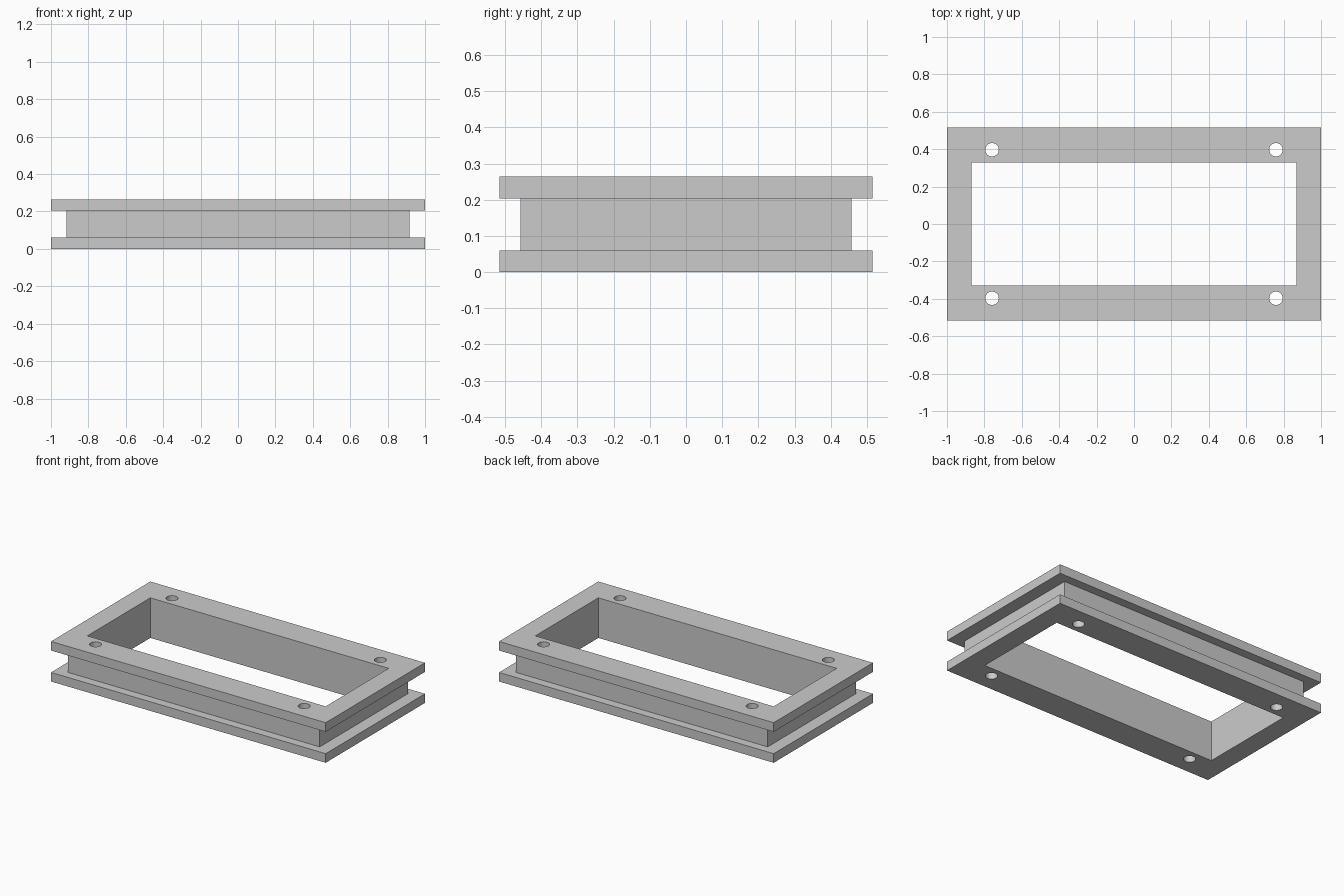
import bpy
import bmesh

cube = bpy.data.objects.get("Cube")
if cube:
    bpy.data.objects.remove(cube, do_unlink=True)

HEIGHT = 0.264
FLANGE = 0.06
OUTER = (1.0, 0.516)
WEB = (0.916, 0.458)
OPENING = (0.868, 0.328)
HOLE_X, HOLE_Y, HOLE_R = 0.759, 0.397, 0.036

grey = bpy.data.materials.new("plain grey")
grey.use_nodes = True
colour = (0.6, 0.6, 0.6, 1)
grey.diffuse_color = colour
grey.node_tree.nodes["Principled BSDF"].inputs["Base Color"].default_value = colour


def add_object(name, bm):
    bmesh.ops.recalc_face_normals(bm, faces=bm.faces)
    mesh = bpy.data.meshes.new(name)
    bm.to_mesh(mesh)
    bm.free()
    mesh.materials.append(grey)
    obj = bpy.data.objects.new(name, mesh)
    bpy.context.collection.objects.link(obj)
    return obj


# Channel-section frame: rectangular rings bridged into one closed solid
top = HEIGHT - FLANGE
profile = [(OPENING, 0), (OUTER, 0), (OUTER, FLANGE), (WEB, FLANGE),
           (WEB, top), (OUTER, top), (OUTER, HEIGHT), (OPENING, HEIGHT)]
corners = [(-1, -1), (1, -1), (1, 1), (-1, 1)]
bm = bmesh.new()
rings = [[bm.verts.new((sx * half[0], sy * half[1], z)) for sx, sy in corners]
         for half, z in profile]
for i, ring in enumerate(rings):
    following = rings[(i + 1) % len(rings)]
    for j in range(4):
        k = (j + 1) % 4
        bm.faces.new((ring[j], ring[k], following[k], following[j]))
frame = add_object("flanged_frame", bm)

# Four bolt holes drilled through both flanges and the web
bm = bmesh.new()
for sx, sy in corners:
    made = bmesh.ops.create_cone(bm, cap_ends=True, segments=32,
                                 radius1=HOLE_R, radius2=HOLE_R, depth=1)
    bmesh.ops.translate(bm, verts=made["verts"],
                        vec=(sx * HOLE_X, sy * HOLE_Y, HEIGHT / 2))
drills = add_object("bolt_hole_cutter", bm)
drills.hide_render = True

cut = frame.modifiers.new("bolt_holes", "BOOLEAN")
cut.operation = "DIFFERENCE"
cut.solver = "EXACT"
cut.object = drills
bpy.ops.object.select_all(action="DESELECT")
frame.select_set(True)
bpy.context.view_layer.objects.active = frame
bpy.ops.object.modifier_apply(modifier=cut.name)
bpy.data.objects.remove(drills, do_unlink=True)

# Smooth hole walls with crisp edges
bpy.ops.object.shade_smooth_by_angle()
